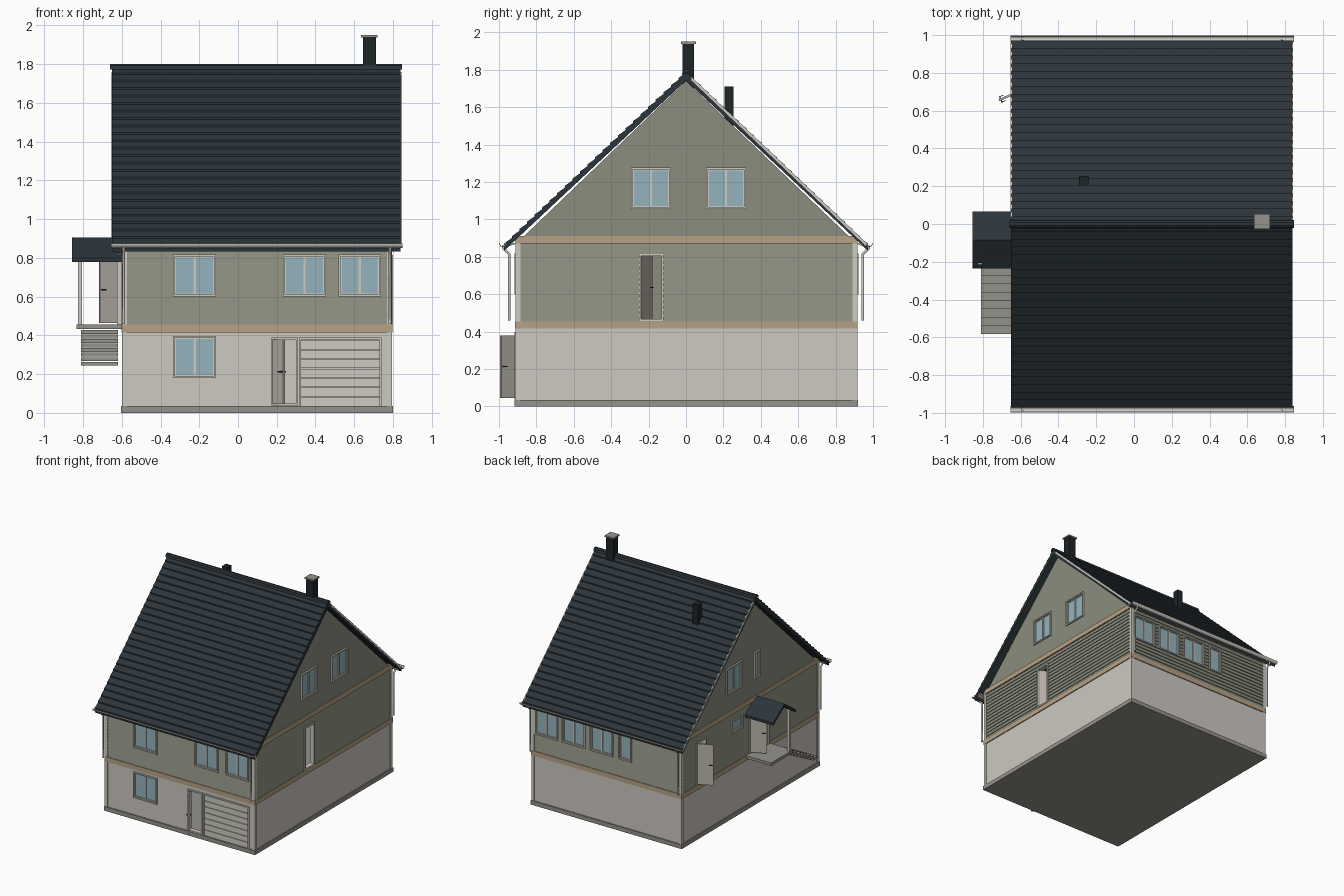
import bpy, bmesh, math
from mathutils import Vector, Matrix

if "Cube" in bpy.data.objects:
    bpy.data.objects.remove(bpy.data.objects["Cube"])

def mat(name, r, g, b):
    m = bpy.data.materials.new(name)
    m.diffuse_color = [c ** 2.2 for c in (r, g, b)] + [1]
    m.use_nodes = True
    m.node_tree.nodes["Principled BSDF"].inputs["Base Color"].default_value = m.diffuse_color
    return m

CONC = mat("concrete", .80, .78, .75)
PLIN = mat("plinth_grey", .58, .57, .54)
SIDE = mat("siding_green", .54, .55, .49)
TAN = mat("tan_trim", .71, .63, .52)
ROOF = mat("roof_slate", .19, .22, .24)
TRIM = mat("light_trim", .80, .79, .75)
GLASS = mat("glass_blue", .58, .70, .73)
DOOR = mat("door_beige", .72, .70, .66)
DARK = mat("dark_metal", .14, .16, .17)

def mesh_obj(name, verts, faces, m):
    me = bpy.data.meshes.new(name)
    me.from_pydata(verts, [], faces)
    bm = bmesh.new(); bm.from_mesh(me)
    bmesh.ops.recalc_face_normals(bm, faces=bm.faces)
    bm.to_mesh(me); bm.free()
    o = bpy.data.objects.new(name, me)
    bpy.context.collection.objects.link(o)
    if m: me.materials.append(m)
    return o

def boxes(name, items, m):
    """items: (x0,x1,y0,y1,z0,z1) boxes merged in one object"""
    v, f = [], []
    for x0, x1, y0, y1, z0, z1 in items:
        b = len(v)
        v += [(x, y, z) for z in (z0, z1) for x, y in ((x0, y0), (x1, y0), (x1, y1), (x0, y1))]
        f += [[b + i for i in q] for q in ((3, 2, 1, 0), (4, 5, 6, 7), (0, 1, 5, 4), (1, 2, 6, 5), (2, 3, 7, 6), (3, 0, 4, 7))]
    return mesh_obj(name, v, f, m)

def prism(name, prof, x0, x1, m):
    """extrude a (y,z) profile along x"""
    n = len(prof)
    v = [(x, y, z) for x in (x0, x1) for y, z in prof]
    f = [list(range(n)), list(range(2 * n - 1, n - 1, -1))]
    f += [(i, (i + 1) % n, n + (i + 1) % n, n + i) for i in range(n)]
    return mesh_obj(name, v, f, m)

X0, X1, Y0, Y1 = -.6, .795, -.912, .916

def ring(name, prof, m):
    """sweep a closed (offset,z) profile round the house rectangle"""
    n, v = len(prof), []
    for sx, sy in ((-1, -1), (1, -1), (1, 1), (-1, 1)):
        v += [((X0, X1)[sx > 0] + sx * e, (Y0, Y1)[sy > 0] + sy * e, z) for e, z in prof]
    f = [(c * n + i, c * n + (i + 1) % n, (c + 1) % 4 * n + (i + 1) % n, (c + 1) % 4 * n + i)
         for c in range(4) for i in range(n)]
    return mesh_obj(name, v, f, m)

def rect(e0, e1, z0, z1):
    return [(e0, z0), (e1, z0), (e1, z1), (e0, z1)]

def fb(face, u0, u1, z0, z1, d0, d1):
    """box on a house face; d is distance outwards"""
    if face in ("front", "back"):
        s, b = (-1, Y0) if face == "front" else (1, Y1)
        return (u0, u1, *sorted((b + s * d0, b + s * d1)), z0, z1)
    s, b = (-1, X0) if face == "left" else (1, X1)
    return (*sorted((b + s * d0, b + s * d1)), u0, u1, z0, z1)

# walls
boxes("base_slab", [(X0, X1, Y0, Y1, 0, .02)], PLIN)
ring("plinth", rect(-.04, .004, 0, .035), PLIN)
basement = ring("basement_wall", rect(-.04, -.006, .035, .42), CONC)
ROWS = 14
lap = [(-.04, .45)]
for i in range(ROWS):
    z = .45 + i * .03
    lap += [(-.002, z), (-.008, z + .03)]
siding = ring("siding_wall", lap + [(-.04, .87)], SIDE)
band = ring("storey_band", rect(-.04, .002, .415, .455), TAN)
boxes("upper_floor", [(X0 + .03, X1 - .03, Y0 + .03, Y1 - .03, .425, .45)], PLIN)
SL = .949
APEX = 1.79
gprof = [(Y0 + .004, .87), (Y1 - .004, .87), (0, APEX - .05)]
gables = []
for s, (a, b) in (("left", (X0 + .006, X0 + .04)), ("right", (X1 - .04, X1 - .006))):
    gables.append(prism("gable_wall_" + s, gprof, a, b, SIDE))
    boxes("gable_band_" + s, [fb(s, Y0, Y1, .872, .912, -.03, .002)], TAN)

# corner boards
for nm, z0, z1, m in (("basement", .035, .415, CONC), ("upper", .455, .872, TRIM)):
    boxes(nm + "_corner_boards", [(x, x + .026, y, y + .026, z0, z1)
          for x in (X0, X1 - .026) for y in (Y0, Y1 - .026)], m)

# windows: face, u0, u1, z0, z1, number of panes
windows = [("front", -.335, -.113, .60, .817, 2), ("front", .232, .454, .60, .817, 2),
           ("front", .52, .737, .60, .817, 2), ("front", -.335, -.113, .18, .398, 2),
           ("back", .55, .765, .60, .817, 2), ("back", .295, .51, .60, .817, 2),
           ("back", .037, .252, .60, .817, 2), ("back", -.135, -.015, .60, .817, 1),
           ("right", -.295, -.08, 1.056, 1.277, 2), ("right", .107, .32, 1.056, 1.277, 2),
           ("left", .107, .32, 1.056, 1.277, 2), ("left", -.13, -.05, 1.056, 1.277, 1),
           ("left", .10, .25, .71, .817, 1)]
doors = [("front", .172, .31, .037, .388), ("front", .314, .742, .037, .388),
         ("left", .585, .715, .457, .815), ("left", -.12, .012, .457, .815),
         ("right", -.252, -.12, .457, .815)]

def frame(face, a, b, z0, z1, w, d0, d1, sill=True):
    r = [fb(face, a, a + w, z0, z1, d0, d1), fb(face, b - w, b, z0, z1, d0, d1),
         fb(face, a + w, b - w, z1 - w, z1, d0, d1)]
    if sill: r.append(fb(face, a + w, b - w, z0, z0 + w, d0, d1))
    return r

cuts = []
for i, (face, a, b, z0, z1, n) in enumerate(windows):
    nm = f"{face}_window_{i}"
    cuts.append(fb(face, a + .005, b - .005, z0 + .005, z1 - .005, -.06, .03))
    fr = frame(face, a, b, z0, z1, .01, -.03, .006)
    w = (b - a - .02) / n
    for k in range(n):
        fr += frame(face, a + .01 + k * w, a + .01 + (k + 1) * w, z0 + .01, z1 - .01, .006, -.02, -.003)
    boxes(nm + "_frame", fr, TRIM)
    boxes(nm + "_glass", [fb(face, a + .01, b - .01, z0 + .01, z1 - .01, -.016, -.01)], GLASS)
for i, (face, a, b, z0, z1) in enumerate(doors):
    cuts.append(fb(face, a + .005, b - .005, z0, z1 - .005, -.06, .03))
    boxes(f"{face}_door_frame_{i}", frame(face, a, b, z0, z1, .011, -.035, .004, i != 1), TRIM)

# cut the openings through the walls, then drop the cutter
cutter = boxes("opening_cutter", cuts, None)
cutter.hide_render = True
for o in [basement, siding] + gables:
    md = o.modifiers.new("openings", "BOOLEAN")
    md.object, md.operation, md.solver = cutter, "DIFFERENCE", "EXACT"
    dg = bpy.context.evaluated_depsgraph_get()
    me = bpy.data.meshes.new_from_object(o.evaluated_get(dg))
    o.modifiers.clear()
    o.data = me
bpy.data.objects.remove(cutter)

# garage door panels
N = 7
h = (.377 - .037) / N
boxes("garage_door", [fb("front", .325, .731, .037 + i * h, .037 + (i + 1) * h - .004, -.02, -.006) for i in range(N)]
      + [fb("front", .325, .731, .037, .377, -.026, -.014)], TRIM)

# open door leaves with handles
def leaf(name, hinge, end, z0, z1):
    d = Vector(end) - Vector(hinge)
    L = d.length
    M = Matrix.Translation((*hinge, 0)) @ Matrix.Rotation(math.atan2(d.y, d.x), 4, "Z")
    zm = (z0 + z1) / 2
    boxes(name, [(0, L, -.006, .006, z0, z1)], DOOR).matrix_world = M
    boxes(name + "_handle", [(L - .014, L - .008, -.016, .016, zm - .003, zm + .003)]
          + [(L - .032, L - .008, s * .016 - .002, s * .016 + .002, zm - .003, zm + .003) for s in (-1, 1)],
          DARK).matrix_world = M

leaf("basement_door", (.182, -.914), (.238, -.99), .045, .38)
leaf("back_side_door", (-.602, .705), (-.715, .655), .465, .806)
leaf("porch_door", (-.602, .002), (-.715, -.048), .465, .806)
leaf("right_side_door", (.775, -.242), (.68, -.185), .465, .806)

# roof with stepped tile rows
R, EY = 24, .972
right = []
for i in range(R):
    ya, yb = EY * i / R, EY * (i + 1) / R
    right += [(ya, APEX - SL * ya - .006), (yb, APEX - SL * yb + .004)]
right.append((EY, APEX - SL * EY - .035))
prism("roof", right + [(0, APEX - .048)] + [(-y, z) for y, z in right[:0:-1]], -.65, .84, ROOF)
def slope(off, y):
    return (y, APEX - SL * abs(y) + off)
# pale verge strips showing between the tile rows
for nm, x in (("left", -.653), ("right", .836)):
    prism("verge_strip_" + nm, [slope(-.001, .03), slope(-.001, EY - .01), slope(-.02, EY - .01), slope(-.02, .03)],
          x, x + .007, TRIM)
prism("ridge_cap", [(-.022, 1.772), (-.018, 1.792), (-.007, 1.80), (.007, 1.80), (.018, 1.792), (.022, 1.772), (0, 1.785)],
      -.66, .846, ROOF)

# eaves: soffits, gutters and downpipes
for s, nm in ((-1, "front"), (1, "back")):
    wall = Y0 if s < 0 else Y1
    prism(nm + "_soffit", [(wall, .866), (s * .965, .852), (s * .965, .862), (wall, .876)], -.645, .835, TRIM)
    arc = [math.pi + math.pi * k / 8 for k in range(9)]
    prof = [(s * .981 + .018 * math.cos(t), .874 + .022 * math.sin(t)) for t in arc]
    prof += [(s * .981 + .014 * math.cos(t), .874 + .018 * math.sin(t)) for t in arc[::-1]]
    prism(nm + "_gutter", prof, -.655, .848, TRIM)
    for x, side in ((-.59, "left"), (.785, "right")):
        cu = bpy.data.curves.new(f"{nm}_{side}_downpipe", "CURVE")
        cu.dimensions = "3D"
        cu.bevel_depth, cu.bevel_resolution, cu.use_fill_caps = .008, 1, True
        sp = cu.splines.new("POLY")
        pts = [(s * .98, .86), (s * .975, .842), (s * .946, .815), (s * .946, .46)]
        sp.points.add(len(pts) - 1)
        for p, (y, z) in zip(sp.points, pts):
            p.co = (x, y, z, 1)
        cu.materials.append(TRIM)
        bpy.context.collection.objects.link(bpy.data.objects.new(cu.name, cu))

# chimneys
boxes("chimney", [(.644, .712, -.018, .042, 1.70, 1.938)], DARK)
boxes("chimney_cap", [(.636, .72, -.027, .053, 1.938, 1.95)], PLIN)
boxes("vent_stack", [(-.29, -.24, .205, .255, 1.50, 1.71)], DARK)

# porch
boxes("porch_floor", [(-.833, X0, -.23, .06, .432, .456)], PLIN)
boxes("porch_posts", [(x, x + .022, -.215, -.193, .456, .82) for x in (-.826, -.624)], TRIM)
pr = [(-.235, .80), (-.085, .905), (.065, .80)]
prism("porch_roof", pr + [(y, z - .022) for y, z in pr[::-1]], -.856, X0 + .01, ROOF)
boxes("porch_beams", [(-.83, X0, y, y + .018, .795, .812) for y in (-.213, .025)], TRIM)

# outside stairs running down towards the front
T = 8
boxes("porch_stairs", [(-.81, -.62, -.23 - (i + 1) * .044, -.23 - i * .044 + .006, .412 - i * .0235 - .004, .412 - i * .0235 + .016)
                       for i in range(T)], PLIN)
